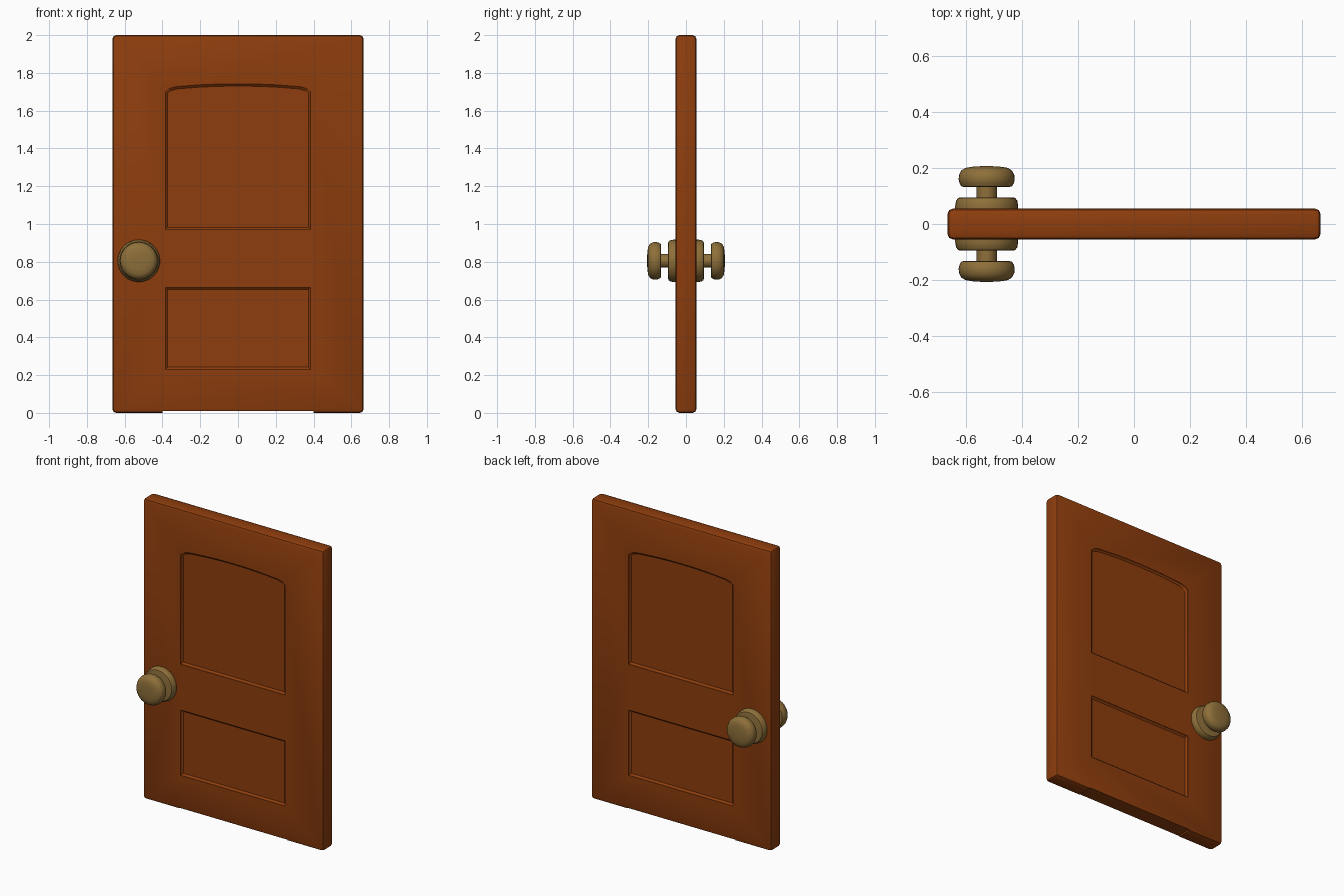
import bpy, bmesh, math

if "Cube" in bpy.data.objects:
    bpy.data.objects.remove(bpy.data.objects["Cube"])


def material(name, rgb):
    m = bpy.data.materials.new(name)
    m.diffuse_color = (*rgb, 1)
    m.use_nodes = True
    m.node_tree.nodes["Principled BSDF"].inputs["Base Color"].default_value = m.diffuse_color
    return m


WOOD = material("brown_wood", (0.27, 0.047, 0.004))
BRASS = material("aged_brass", (0.27, 0.16, 0.042))


def make_object(name, bm, mat):
    bmesh.ops.recalc_face_normals(bm, faces=bm.faces[:])
    me = bpy.data.meshes.new(name)
    bm.to_mesh(me)
    bm.free()
    me.materials.append(mat)
    ob = bpy.data.objects.new(name, me)
    bpy.context.collection.objects.link(ob)
    return ob


def box(name, x, y, z0, z1, mat, bevel=0.0):
    bm = bmesh.new()
    bmesh.ops.create_cube(bm, size=1)
    for v in bm.verts:
        v.co = (v.co.x * 2 * x, v.co.y * 2 * y, z0 + (v.co.z + 0.5) * (z1 - z0))
    if bevel:
        bmesh.ops.bevel(bm, geom=bm.edges[:], offset=bevel, segments=2,
                        profile=0.5, affect='EDGES')
    return make_object(name, bm, mat)


def loft(name, rings, mat):
    """Closed solid through rings of equal point count."""
    bm = bmesh.new()
    rows = [[bm.verts.new(p) for p in ring] for ring in rings]
    n = len(rows[0])
    for a, b in zip(rows, rows[1:]):
        for i in range(n):
            j = (i + 1) % n
            bm.faces.new((a[i], a[j], b[j], b[i]))
    bm.faces.new(rows[0])
    bm.faces.new(rows[-1][::-1])
    return make_object(name, bm, mat)


def shade(ob):
    bpy.ops.object.select_all(action='DESELECT')
    ob.select_set(True)
    bpy.context.view_layer.objects.active = ob
    bpy.ops.object.shade_smooth_by_angle(angle=math.radians(32))


# Door slab
T = 0.055
door = box("door_slab", 0.665, T, 0.0, 2.0, WOOD, 0.02)

# Panel outlines: lower rectangle and upper panel with shallow arch
half_arch = [(0.385, 1.70), (0.365, 1.717), (0.33, 1.727), (0.2, 1.737), (0.1, 1.741)]
upper = [(-0.385, 0.97), (0.385, 0.97)] + half_arch + [(0, 1.742)] + \
        [(-x, z) for x, z in reversed(half_arch)]
lower = [(-0.385, 0.23), (0.385, 0.23), (0.385, 0.665), (-0.385, 0.665)]


def panel_cutter(outline, side):
    zs = [z for _, z in outline]
    cx, cz = 0, (min(zs) + max(zs)) / 2
    hx, hz = 0.385, (max(zs) - min(zs)) / 2
    rings = []
    for depth, inset in ((-0.01, 0), (0.003, 0), (0.014, 0.012)):
        rings.append([(x * (1 - inset / hx), side * (T - depth),
                       cz + (z - cz) * (1 - inset / hz)) for x, z in outline])
    return loft("panel_cutter", rings, WOOD)


# Recess the panels on both sides and notch the bottom rail
cutters = [panel_cutter(o, s) for o in (upper, lower) for s in (-1, 1)]
cutters.append(box("bottom_cutter", 0.4, 0.1, -0.1, 0.01, WOOD))
for c in cutters:
    c.hide_render = True
    mod = door.modifiers.new("cut", 'BOOLEAN')
    mod.operation = 'DIFFERENCE'
    mod.solver = 'EXACT'
    mod.object = c
bpy.context.view_layer.update()
dg = bpy.context.evaluated_depsgraph_get()
cut_mesh = bpy.data.meshes.new_from_object(door.evaluated_get(dg))
door.modifiers.clear()
door.data = cut_mesh
for c in cutters:
    bpy.data.objects.remove(c)
shade(door)

# Knob parts as (radius, distance from the door centre) profiles
rose = [(0.112, 0.045), (0.112, 0.066), (0.109, 0.083), (0.102, 0.093), (0.09, 0.095)]
neck = [(0.036, 0.09), (0.036, 0.14)]
knob = [(0.08, 0.132), (0.09, 0.134), (0.097, 0.146), (0.1, 0.16), (0.098, 0.176),
        (0.09, 0.191), (0.075, 0.2), (0.05, 0.204), (0.02, 0.206)]
N = 32
for side, label in ((-1, "front"), (1, "back")):
    for part, profile in (("rose", rose), ("neck", neck), ("knob", knob)):
        rings = [[(-0.525 + r * math.cos(2 * math.pi * i / N), side * y,
                   0.805 + r * math.sin(2 * math.pi * i / N)) for i in range(N)]
                 for r, y in profile]
        shade(loft(f"{label}_{part}", rings, BRASS))
